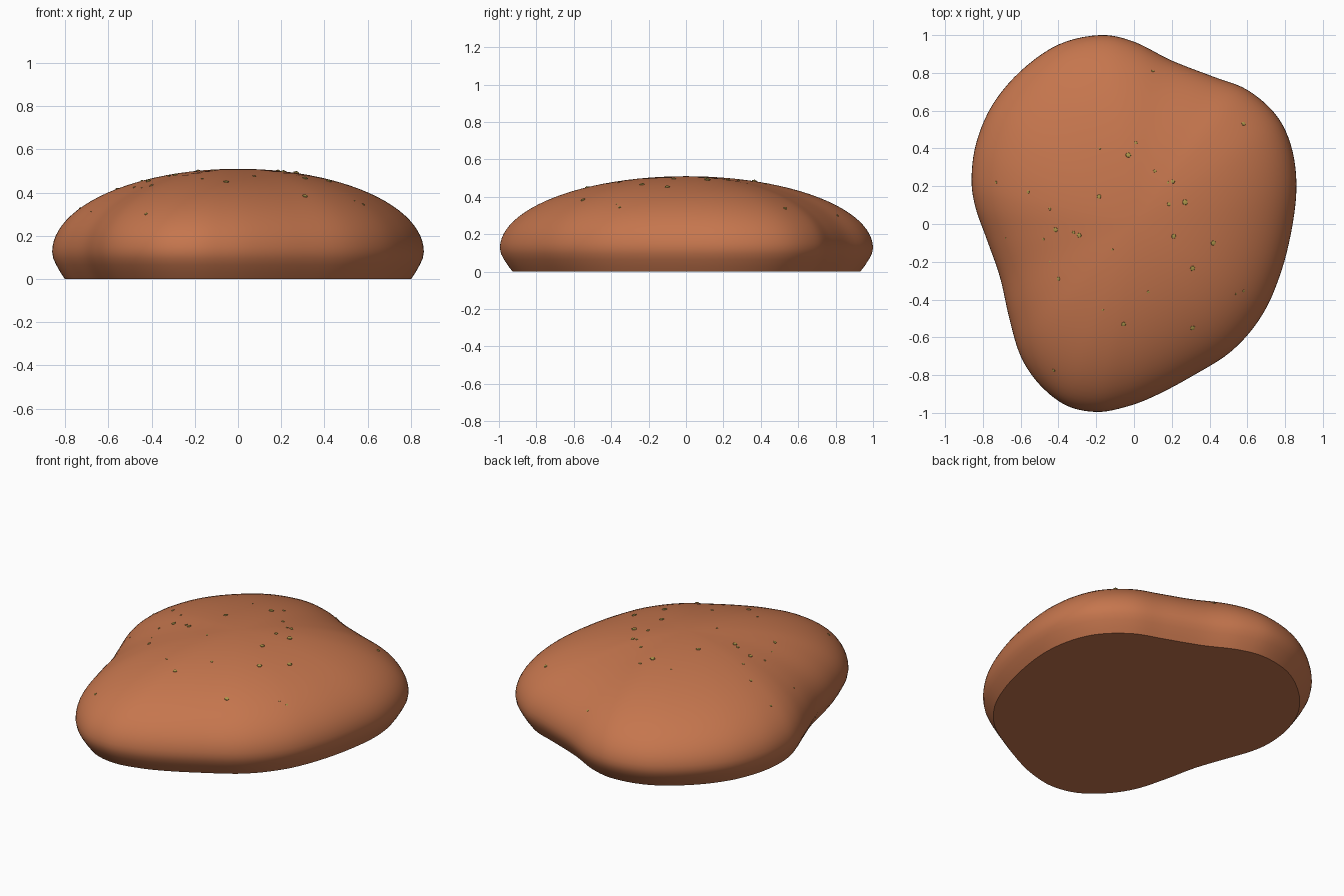
import bpy, bmesh, math
from mathutils import Vector, Matrix
from mathutils.bvhtree import BVHTree

if "Cube" in bpy.data.objects:
    bpy.data.objects.remove(bpy.data.objects["Cube"])


def material(name, col):
    m = bpy.data.materials.new(name)
    m.diffuse_color = (*col, 1)
    m.use_nodes = True
    m.node_tree.nodes["Principled BSDF"].inputs["Base Color"].default_value = m.diffuse_color
    return m


def finish(bm, name, mat):
    me = bpy.data.meshes.new(name)
    bm.to_mesh(me)
    ob = bpy.data.objects.new(name, me)
    bpy.context.collection.objects.link(ob)
    me.materials.append(mat)
    bpy.context.view_layer.objects.active = ob
    ob.select_set(True)
    bpy.ops.object.shade_smooth_by_angle(angle=math.radians(35))
    ob.select_set(False)
    return ob


brown = material("baked brown", (0.56, 0.18, 0.075))
olive = material("olive crumb", (0.42, 0.31, 0.07))

# Plan outline, clockwise from the back
OUT = [(-.18, 1), (0, .965), (.2, .865), (.42, .78), (.6, .71), (.75, .58), (.83, .42), (.86, .22),
       (.84, 0), (.78, -.25), (.68, -.48), (.52, -.67), (.3, -.81), (.1, -.915), (-.05, -.97),
       (-.2, -.995), (-.36, -.96), (-.5, -.85), (-.6, -.7), (-.66, -.5), (-.71, -.28), (-.78, -.08),
       (-.84, .09), (-.86, .24), (-.835, .43), (-.75, .63), (-.6, .81), (-.4, .95)]


def smooth_loop(pts, sub=5):
    p = [Vector(q) for q in pts]
    n, res = len(p), []
    for i in range(n):
        a, b, c, d = (p[(i + k) % n] for k in (-1, 0, 1, 2))
        for j in range(sub):
            t = j / sub
            res.append(0.5 * (2 * b + (c - a) * t + (2 * a - 5 * b + 4 * c - d) * t * t
                              + (3 * b - a - 3 * c + d) * t ** 3))
    return res[::-1]


# Domed body: outline scaled along a profile, flat underneath
loop = smooth_loop(OUT)
profile = [(.932, 0), (.955, .03), (.978, .065), (.994, .095)]
for i in range(24):
    a = math.pi / 2 * i / 24
    profile.append((math.cos(a), .125 + .385 * math.sin(a)))
bm = bmesh.new()
rings = [[bm.verts.new((q.x * s, q.y * s, z)) for q in loop] for s, z in profile]
n = len(loop)
for lo, hi in zip(rings, rings[1:]):
    for i in range(n):
        bm.faces.new((lo[i], lo[(i + 1) % n], hi[(i + 1) % n], hi[i]))
apex = bm.verts.new((0, 0, .51))
for i in range(n):
    bm.faces.new((rings[-1][i], rings[-1][(i + 1) % n], apex))
bm.faces.new(rings[0][::-1])
bmesh.ops.recalc_face_normals(bm, faces=bm.faces[:])
tree = BVHTree.FromBMesh(bm)
finish(bm, "body", brown)

# Crumbs: x, y, radius, seated on the dome
CRUMBS = [(.1, .81, .009), (.58, .53, .013), (.01, .43, .01), (-.18, .4, .006), (-.03, .365, .017),
          (.11, .28, .01), (.18, .22, .008), (.205, .225, .013), (.185, .105, .012), (.27, .115, .018),
          (-.73, .22, .008), (-.56, .17, .01), (-.445, .08, .009), (-.185, .145, .014),
          (-.415, -.03, .015), (-.32, -.045, .01), (-.29, -.06, .015), (-.48, -.08, .008),
          (-.68, -.075, .006), (-.115, -.135, .007), (-.445, -.2, .006), (-.4, -.29, .012),
          (.21, -.065, .015), (.42, -.1, .016), (.31, -.235, .016), (.075, -.36, .009),
          (.58, -.355, .009), (.54, -.37, .006), (-.165, -.455, .007), (-.055, -.53, .014),
          (.31, -.55, .015), (-.425, -.775, .01)]
bm = bmesh.new()
for x, y, r in CRUMBS:
    hit, nor, _, _ = tree.ray_cast(Vector((x, y, 2)), Vector((0, 0, -1)))
    rot = nor.to_track_quat('Z', 'Y').to_matrix().to_4x4()
    bmesh.ops.create_icosphere(bm, subdivisions=1, radius=r, matrix=Matrix.Translation(hit) @ rot
                               @ Matrix.Diagonal((1, .9, .55, 1)))
finish(bm, "crumbs", olive)
